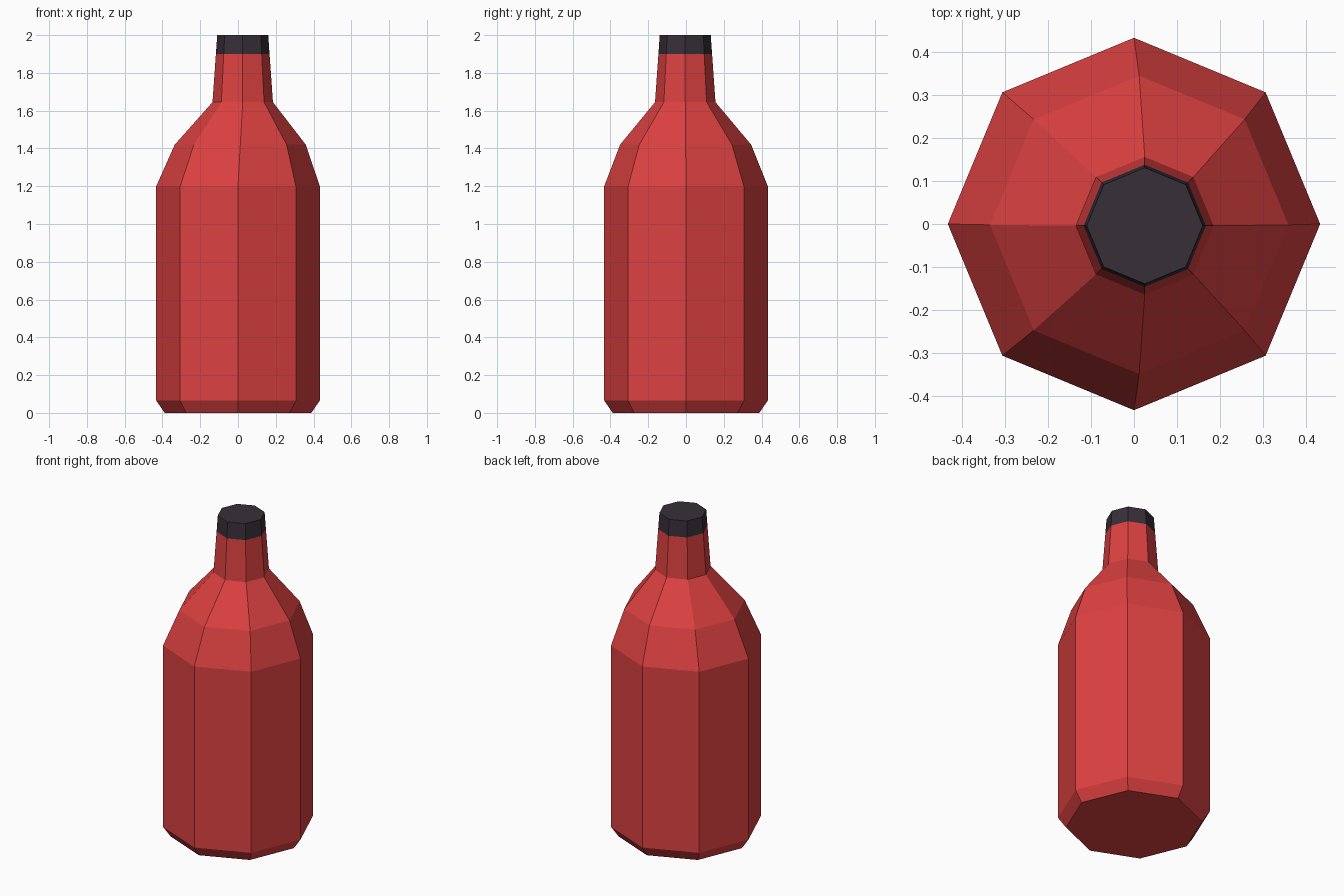
import bpy, bmesh, math

if "Cube" in bpy.data.objects:
    bpy.data.objects.remove(bpy.data.objects["Cube"])

SIDES = 8


def material(name, colour):
    m = bpy.data.materials.new(name)
    m.diffuse_color = (*colour, 1)
    m.use_nodes = True
    m.node_tree.nodes["Principled BSDF"].inputs["Base Color"].default_value = m.diffuse_color
    return m


def loft(name, rings, mat, cap_bottom=False, cap_top=False):
    """Skin a stack of octagonal rings given as (z, radius, centre x, centre y)."""
    bm = bmesh.new()
    loops = []
    for z, r, cx, cy in rings:
        loops.append([bm.verts.new((cx + r * math.cos(math.tau * i / SIDES),
                                    cy + r * math.sin(math.tau * i / SIDES), z))
                      for i in range(SIDES)])
    for low, high in zip(loops, loops[1:]):
        for i in range(SIDES):
            j = (i + 1) % SIDES
            bm.faces.new((low[i], low[j], high[j], high[i]))
    if cap_bottom:
        bm.faces.new(loops[0][::-1])
    if cap_top:
        bm.faces.new(loops[-1])
    mesh = bpy.data.meshes.new(name)
    bm.to_mesh(mesh)
    bm.free()
    mesh.materials.append(mat)
    obj = bpy.data.objects.new(name, mesh)
    bpy.context.collection.objects.link(obj)
    return obj


red = material("red glass", (0.72, 0.052, 0.052))
dark = material("dark cap", (0.038, 0.028, 0.039))

# Neck sits slightly off centre
lip = (1.90, 0.142, 0.025, -0.004)

# Bottle: chamfered base, straight body, two-step shoulder, tapering neck
loft("bottle", [
    (0.00, 0.388, 0, 0),
    (0.065, 0.433, 0, 0),
    (1.20, 0.433, 0, 0),
    (1.42, 0.347, 0.012, -0.002),
    (1.645, 0.16, 0.025, -0.004),
    lip,
], red, cap_bottom=True)

# Cap: continues the neck taper
loft("bottle_cap", [lip, (2.00, 0.135, 0.025, -0.004)], dark, cap_top=True)
